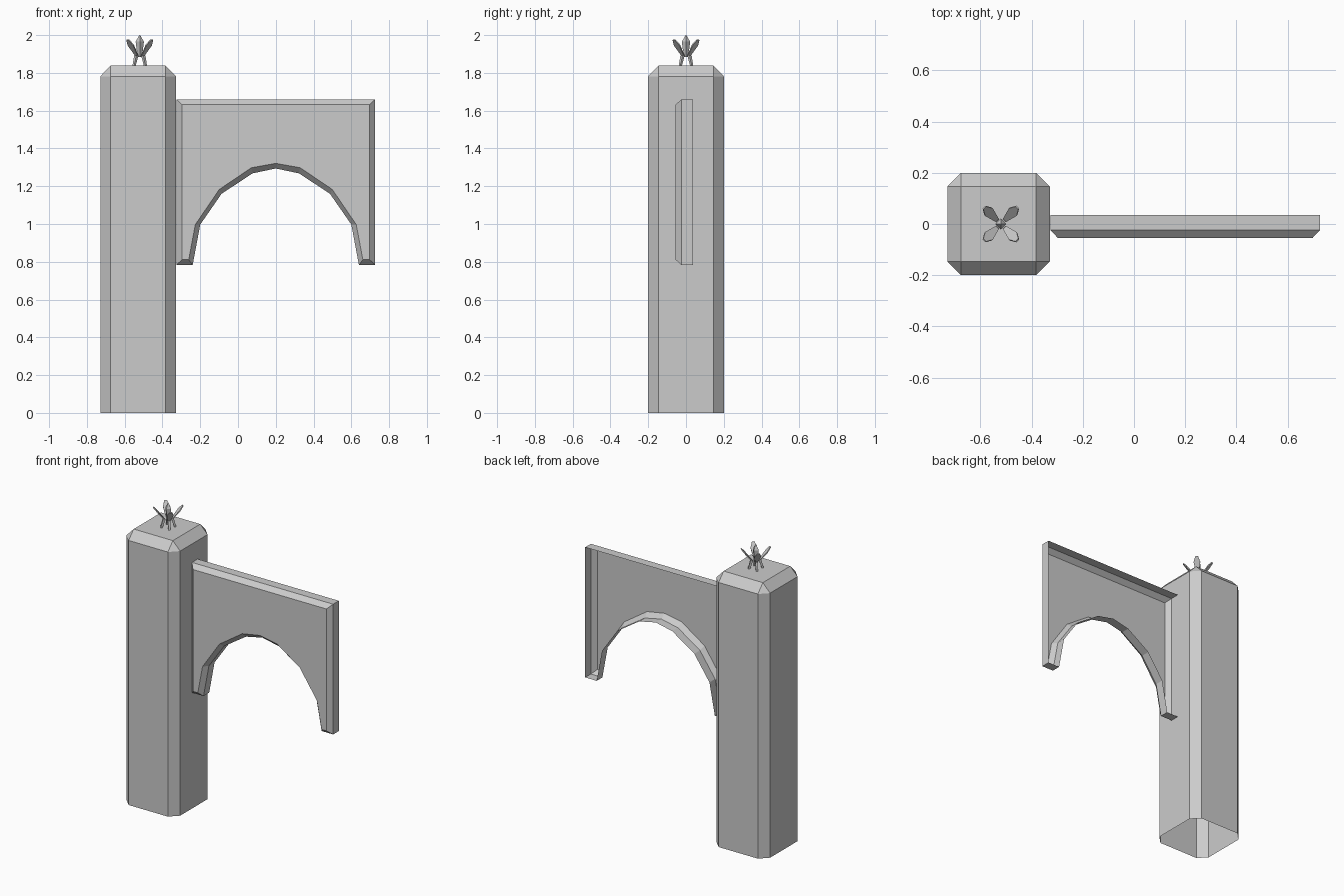
import bpy, bmesh, math
from mathutils import Vector

if "Cube" in bpy.data.objects:
    bpy.data.objects.remove(bpy.data.objects["Cube"])

stone = bpy.data.materials.new("grey_stone")
stone.diffuse_color = (0.6, 0.6, 0.6, 1)
stone.use_nodes = True
stone.node_tree.nodes["Principled BSDF"].inputs["Base Color"].default_value = stone.diffuse_color


def make_object(name, bm):
    mesh = bpy.data.meshes.new(name)
    bm.to_mesh(mesh)
    bm.free()
    mesh.materials.append(stone)
    obj = bpy.data.objects.new(name, mesh)
    bpy.context.collection.objects.link(obj)
    return obj


def bridge(bm, a, b):
    """Quads between two closed vertex rings."""
    n = len(a)
    for i in range(n):
        j = (i + 1) % n
        bm.faces.new((a[i], a[j], b[j], b[i]))


# Pillar: chamfered block, open underneath
bm = bmesh.new()
CX, R, C, TOP = -0.529, 0.2, 0.146, 1.838
low, mid, cap = [], [], []
for sx, sy in ((1, 1), (-1, 1), (-1, -1), (1, -1)):
    first, second = (R * sx, C * sy), (C * sx, R * sy)
    if sx * sy < 0:
        first, second = second, first
    for x, y in (first, second):
        low.append(bm.verts.new((CX + x, y, 0)))
        mid.append(bm.verts.new((CX + x, y, 1.782)))
    cap.append(bm.verts.new((CX + C * sx, C * sy, TOP)))
bridge(bm, low, mid)
for i in range(4):
    j = (i + 1) % 4
    bm.faces.new((mid[2 * i], mid[2 * i + 1], cap[i]))
    bm.faces.new((mid[2 * i + 1], mid[2 * j], cap[j], cap[i]))
bm.faces.new(cap)
make_object("pillar", bm)

# Arched wall: hollow panel, chamfered front rim, open at the back
MID = 0.2


def arch_outline(half):
    """Half outline from arch crown to top corner, mirrored about the crown."""
    left = [(MID - d, z) for d, z in half]
    right = [(MID + d, z) for d, z in reversed(half[1:])]
    return left + right


rim = arch_outline([(0, 1.294), (0.123, 1.268), (0.287, 1.16), (0.4, 0.997),
                    (0.44, 0.783), (0.526, 0.783), (0.526, 1.66)])
face = arch_outline([(0, 1.321), (0.129, 1.298), (0.299, 1.183), (0.426, 0.997),
                     (0.461, 0.811), (0.497, 0.811), (0.497, 1.632)])
bm = bmesh.new()
back = [bm.verts.new((x, 0.036, z)) for x, z in rim]
edge = [bm.verts.new((x, -0.024, z)) for x, z in rim]
front = [bm.verts.new((x, -0.055, z)) for x, z in face]
bridge(bm, back, edge)
bridge(bm, edge, front)
bm.faces.new(front)
bmesh.ops.recalc_face_normals(bm, faces=bm.faces[:])
front_face = max(bm.faces, key=lambda f: f.calc_area())
if front_face.normal.y > 0:
    bmesh.ops.reverse_faces(bm, faces=bm.faces[:])
make_object("arched_wall", bm)

# Finial: a bud ringed by splayed petals on four thin legs
FX = -0.52


def rings(bm, levels, sides=4, turn=0.0):
    """Closed lathe shape through (radius, z) levels."""
    loops = []
    for r, z in levels:
        loops.append([bm.verts.new((FX + r * math.cos(turn + i * math.tau / sides),
                                    r * math.sin(turn + i * math.tau / sides), z))
                      for i in range(sides)])
    for a, b in zip(loops, loops[1:]):
        bridge(bm, a, b)
    bm.faces.new(loops[0][::-1])
    bm.faces.new(loops[-1])


bm = bmesh.new()
rings(bm, [(0.012, 1.885), (0.022, 1.965), (0.002, 2.0)])
make_object("finial_bud", bm)

legs, petals = bmesh.new(), bmesh.new()
for k in range(4):
    a = math.pi / 4 + k * math.pi / 2
    out = Vector((math.cos(a), math.sin(a), 0))
    side = Vector((-out.y, out.x, 0))

    def at(r, s, z):
        return Vector((FX, 0, z)) + out * r + side * s

    # Leg: slim tapering strut leaning inward
    foot = [legs.verts.new(at(0.043 + dr, ds, 1.836))
            for dr, ds in ((-.006, -.006), (.006, -.006), (.006, .006), (-.006, .006))]
    head = [legs.verts.new(at(0.026 + dr, ds, 1.893))
            for dr, ds in ((-.008, -.008), (.008, -.008), (.008, .008), (-.008, .008))]
    bridge(legs, foot, head)
    legs.faces.new(head)
    # Petal: thin leaf with a blunt tip
    outline = [(0.022, -.008, 1.885), (0.07, -.021, 1.945), (0.093, -.008, 1.974),
               (0.093, .008, 1.974), (0.07, .021, 1.945), (0.022, .008, 1.885)]
    outer = [petals.verts.new(at(r, s, z)) for r, s, z in outline]
    inner = [petals.verts.new(at(r - 0.005, s, z + 0.004)) for r, s, z in outline]
    bridge(petals, outer, inner)
    petals.faces.new(outer[::-1])
    petals.faces.new(inner)
for name, b in (("finial_legs", legs), ("finial_petals", petals)):
    bmesh.ops.recalc_face_normals(b, faces=b.faces[:])
    make_object(name, b)
